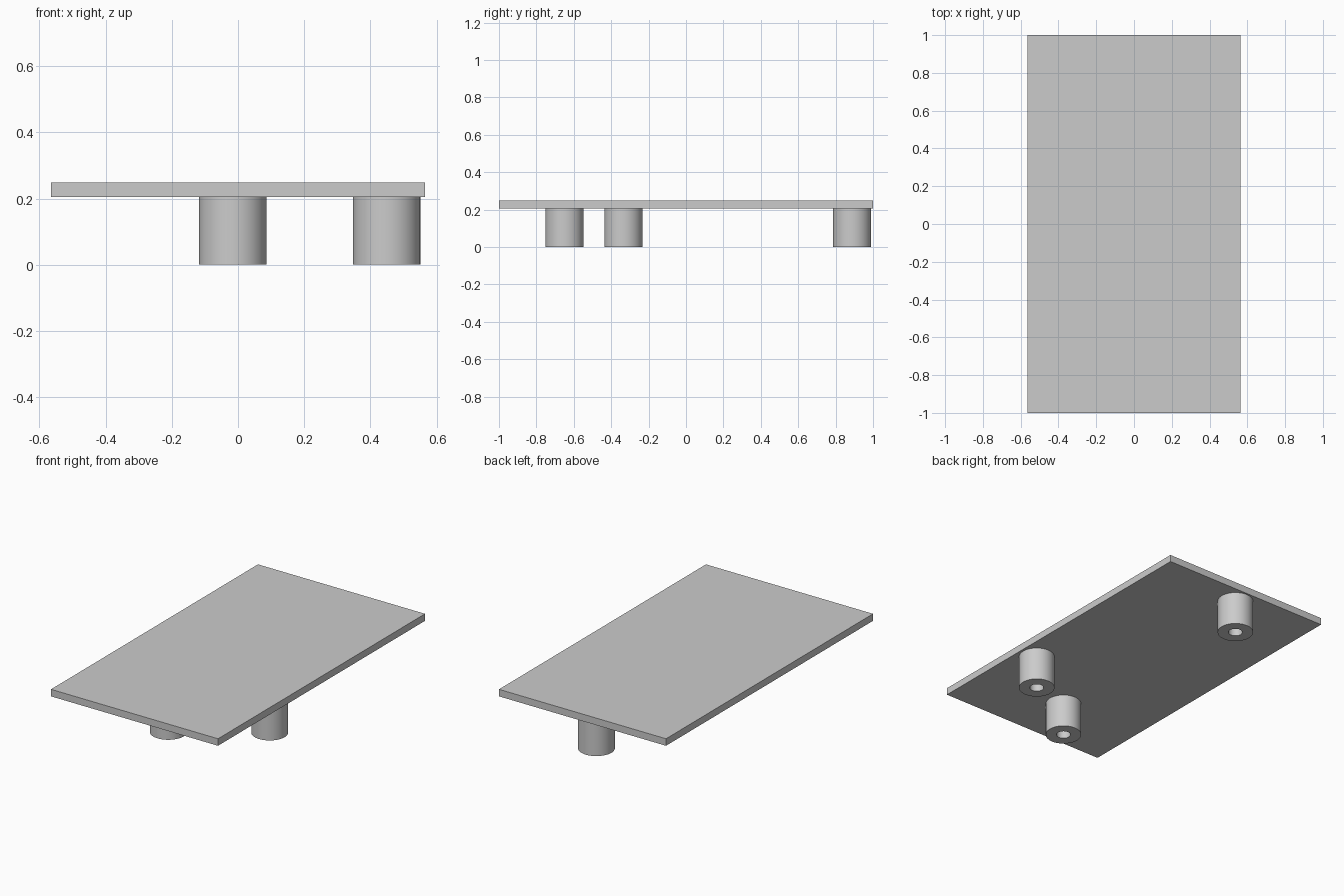
import bpy
import bmesh
import math

cube = bpy.data.objects.get("Cube")
if cube:
    bpy.data.objects.remove(cube, do_unlink=True)

grey = bpy.data.materials.new("mid grey")
grey.use_nodes = True
colour = (0.6, 0.6, 0.6, 1)
grey.diffuse_color = colour
grey.node_tree.nodes["Principled BSDF"].inputs["Base Color"].default_value = colour

PLATE_BOTTOM, PLATE_TOP = 0.205, 0.248
OUTER, BORE, SIDES = 0.102, 0.04, 64


def finish(name, bm, location):
    mesh = bpy.data.meshes.new(name)
    bmesh.ops.recalc_face_normals(bm, faces=bm.faces)
    bm.to_mesh(mesh)
    bm.free()
    mesh.materials.append(grey)
    obj = bpy.data.objects.new(name, mesh)
    obj.location = location
    bpy.context.collection.objects.link(obj)
    return obj


# Flat rectangular plate
bm = bmesh.new()
bmesh.ops.create_cube(bm, size=1)
bmesh.ops.scale(bm, vec=(1.13, 2, PLATE_TOP - PLATE_BOTTOM), verts=bm.verts)
finish("plate", bm, (0, 0, (PLATE_BOTTOM + PLATE_TOP) / 2))


# Hollow standoff: a rectangular section spun about the vertical axis
def standoff(name, x, y):
    bm = bmesh.new()
    section = [(BORE, 0), (OUTER, 0), (OUTER, PLATE_BOTTOM), (BORE, PLATE_BOTTOM)]
    verts = [bm.verts.new((r, 0, z)) for r, z in section]
    edges = [bm.edges.new((verts[i], verts[(i + 1) % 4])) for i in range(4)]
    bmesh.ops.spin(bm, geom=verts + edges, cent=(0, 0, 0), axis=(0, 0, 1),
                   angle=math.tau, steps=SIDES, use_merge=True)
    bmesh.ops.remove_doubles(bm, verts=bm.verts, dist=0.0005)
    obj = finish(name, bm, (x, y, 0))
    bpy.ops.object.select_all(action="DESELECT")
    obj.select_set(True)
    bpy.context.view_layer.objects.active = obj
    bpy.ops.object.shade_smooth_by_angle(angle=math.radians(30))


standoff("front_standoff", -0.016, -0.65)
standoff("side_standoff", 0.449, -0.335)
standoff("back_standoff", -0.016, 0.888)
